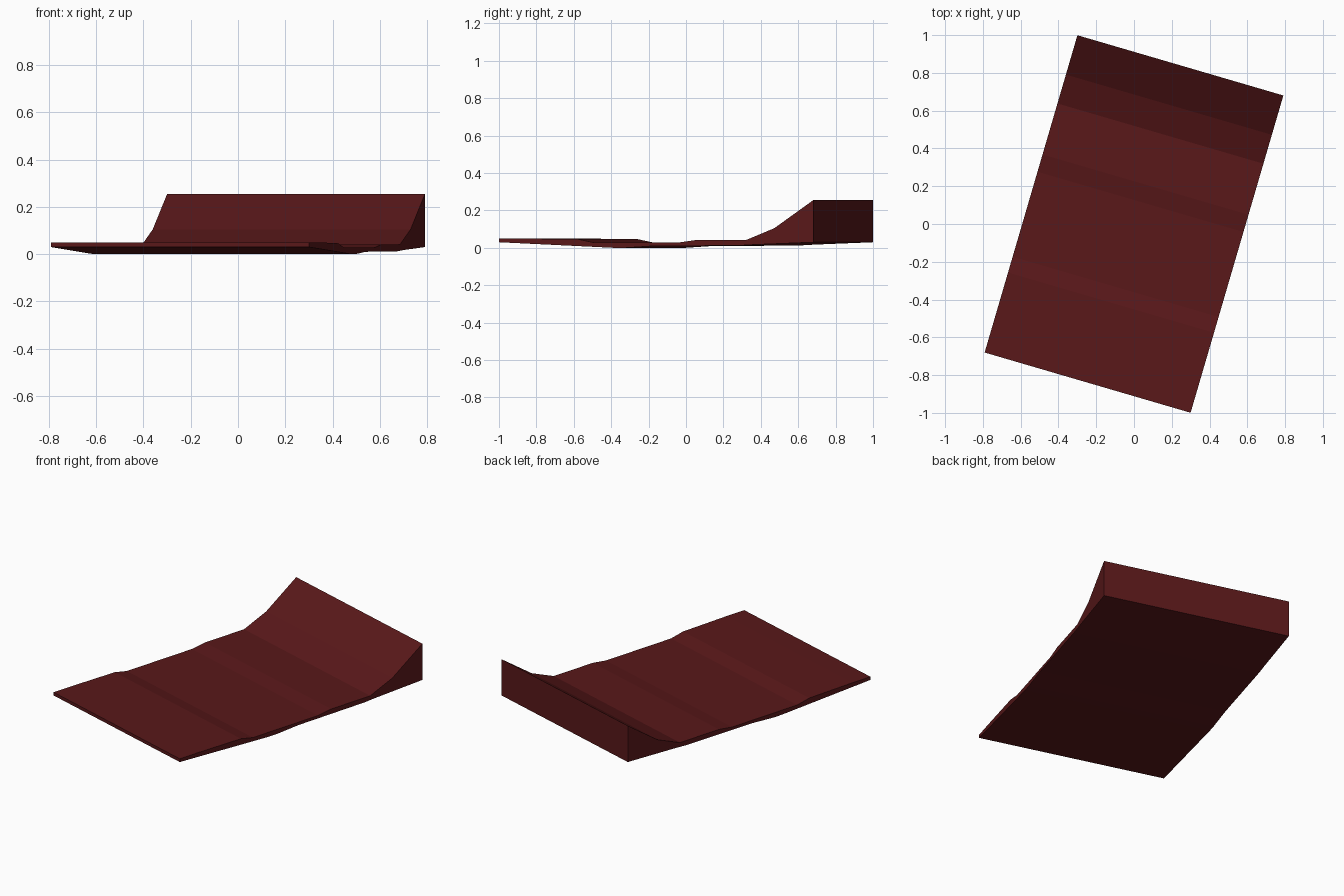
import bpy, bmesh, math

if "Cube" in bpy.data.objects:
    bpy.data.objects.remove(bpy.data.objects["Cube"])

LENGTH, WIDTH, TURN = 1.75, 1.136, math.radians(-16.3)

# Side profile: (fraction along length, height)
top = [(0, .05), (.075, .05), (.252, .046), (.302, .028), (.57, .028),
       (.624, .041), (.785, .041), (.876, .105), (1, .255)]
bottom = [(1, .03), (.81, .017), (.76, .012), (.49, .01), (.40, 0), (.367, 0), (0, .03)]

# Extrude the profile across the width
bm = bmesh.new()
ring = [bm.verts.new((-WIDTH / 2, (t - .5) * LENGTH, z)) for t, z in top + bottom]
face = bm.faces.new(ring)
ext = bmesh.ops.extrude_face_region(bm, geom=[face])
bmesh.ops.translate(bm, vec=(WIDTH, 0, 0),
                    verts=[g for g in ext["geom"] if isinstance(g, bmesh.types.BMVert)])
bmesh.ops.recalc_face_normals(bm, faces=bm.faces)
mesh = bpy.data.meshes.new("ramp_slab")
bm.to_mesh(mesh)
bm.free()

# Place it turned slightly about the vertical axis
slab = bpy.data.objects.new("ramp_slab", mesh)
slab.rotation_euler.z = TURN
bpy.context.collection.objects.link(slab)

# Dark red finish
mat = bpy.data.materials.new("dark_red")
mat.diffuse_color = (0.1, 0.009, 0.01, 1)
mat.use_nodes = True
mat.node_tree.nodes["Principled BSDF"].inputs["Base Color"].default_value = mat.diffuse_color
mesh.materials.append(mat)
